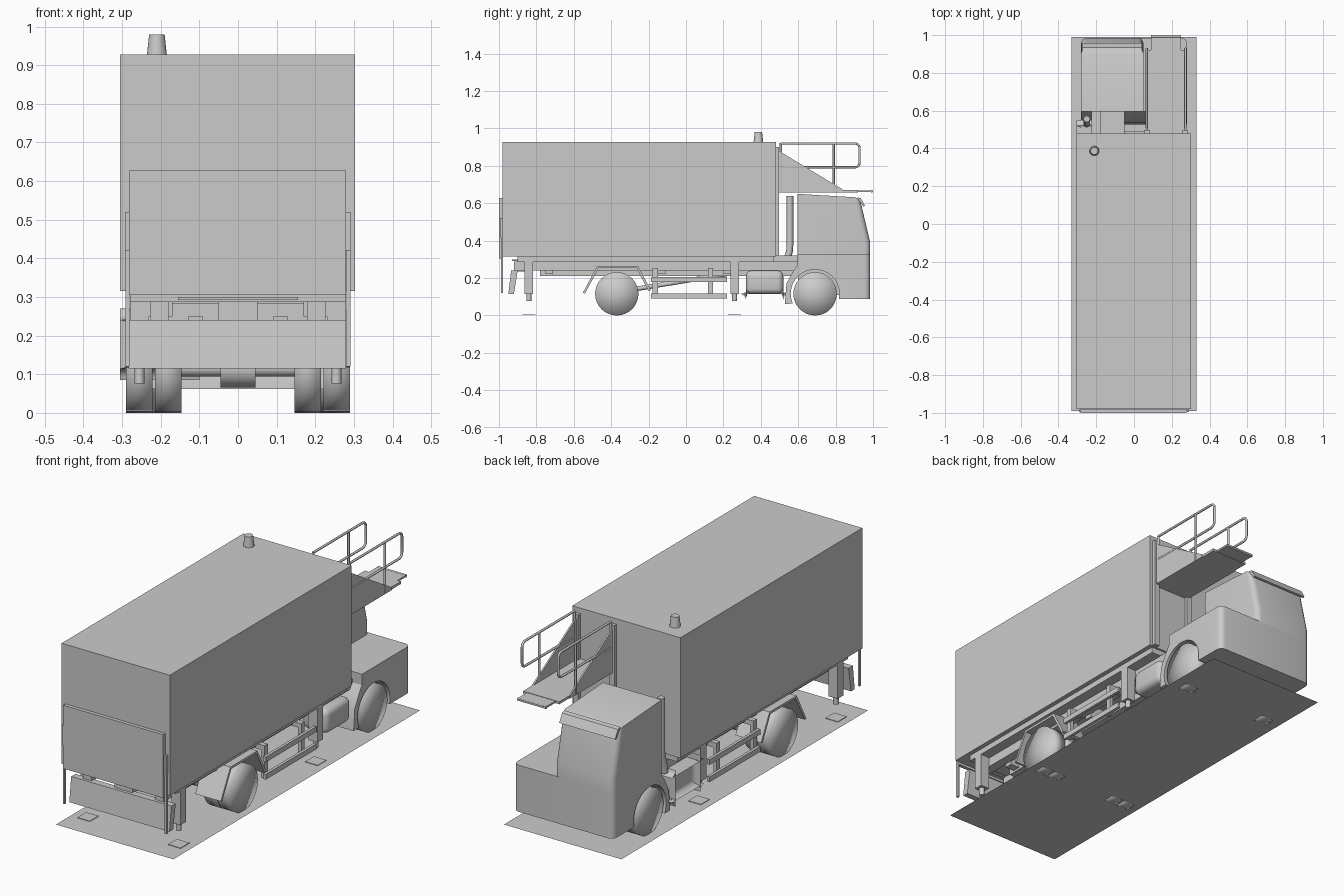
import bpy, bmesh, math
from mathutils import Vector

if "Cube" in bpy.data.objects:
    bpy.data.objects.remove(bpy.data.objects["Cube"])

grey = bpy.data.materials.new("light_grey")
grey.diffuse_color = (0.6, 0.6, 0.6, 1)
grey.use_nodes = True
grey.node_tree.nodes["Principled BSDF"].inputs["Base Color"].default_value = grey.diffuse_color


def finish(name, bm, smooth=None):
    bmesh.ops.recalc_face_normals(bm, faces=bm.faces)
    me = bpy.data.meshes.new(name)
    bm.to_mesh(me)
    bm.free()
    ob = bpy.data.objects.new(name, me)
    bpy.context.collection.objects.link(ob)
    me.materials.append(grey)
    if smooth:
        bpy.ops.object.select_all(action='DESELECT')
        ob.select_set(True)
        bpy.context.view_layer.objects.active = ob
        bpy.ops.object.shade_smooth_by_angle(angle=math.radians(smooth))
    return ob


def box(name, x0, x1, y0, y1, z0, z1, bevel=0):
    bm = bmesh.new()
    bmesh.ops.create_cube(bm, size=1)
    for v in bm.verts:
        v.co = ((x0 + x1) / 2 + v.co.x * (x1 - x0), (y0 + y1) / 2 + v.co.y * (y1 - y0),
                (z0 + z1) / 2 + v.co.z * (z1 - z0))
    if bevel:
        bmesh.ops.bevel(bm, geom=bm.edges[:], offset=bevel, segments=4, profile=0.5, affect='EDGES')
    return finish(name, bm, 40 if bevel else None)


def prism(name, pts, x0, x1, front_round=0):
    """Side profile (y, z) extruded along x; front corners can be rounded."""
    bm = bmesh.new()
    f = bm.faces.new([bm.verts.new((x0, y, z)) for y, z in pts])
    ext = bmesh.ops.extrude_face_region(bm, geom=[f])
    for v in ext['geom']:
        if isinstance(v, bmesh.types.BMVert):
            v.co.x = x1
    if front_round:
        edges = [e for e in bm.edges if abs(e.verts[0].co.x - e.verts[1].co.x) < 1e-5
                 and min(v.co.y for v in e.verts) > 0.92 and abs(e.verts[0].co.z - e.verts[1].co.z) > 0.03]
        bmesh.ops.bevel(bm, geom=edges, offset=front_round, segments=4, profile=0.5, affect='EDGES')
    return finish(name, bm, 30 if front_round else None)


def rod(name, a, b, r1, r2=None, sides=24, smooth=40):
    a, b = Vector(a), Vector(b)
    bm = bmesh.new()
    bmesh.ops.create_cone(bm, cap_ends=True, cap_tris=True, segments=sides, radius1=r1,
                          radius2=r1 if r2 is None else r2, depth=(b - a).length)
    rot = (b - a).to_track_quat('Z', 'Y')
    for v in bm.verts:
        v.co = rot @ v.co + (a + b) / 2
    return finish(name, bm, smooth)


def tube(name, pts, r):
    cu = bpy.data.curves.new(name, 'CURVE')
    cu.dimensions = '3D'
    cu.bevel_depth = r
    cu.bevel_resolution = 2
    cu.use_fill_caps = True
    sp = cu.splines.new('POLY')
    sp.points.add(len(pts) - 1)
    for p, c in zip(sp.points, pts):
        p.co = (*c, 1)
    ob = bpy.data.objects.new(name, cu)
    bpy.context.collection.objects.link(ob)
    cu.materials.append(grey)
    bpy.ops.object.select_all(action='DESELECT')
    ob.select_set(True)
    bpy.context.view_layer.objects.active = ob
    bpy.ops.object.convert(target='MESH')


# thin base sheet under the wheels
bm = bmesh.new()
bm.faces.new([bm.verts.new((x, y, 0.004)) for x, y in
              ((-0.33, -0.99), (0.33, -0.99), (0.33, 0.99), (-0.33, 0.99))])
finish("base_sheet", bm)

# cargo body and roof beacon
box("cargo_box", -0.305, 0.303, -0.98, 0.48, 0.316, 0.928)
rod("roof_beacon", (-0.21, 0.387, 0.925), (-0.21, 0.387, 0.98), 0.026, 0.02)

# tail lift
box("tail_lift_panel", -0.282, 0.279, -1.0, -0.982, 0.305, 0.627)
for s in (-1, 1):
    box("tail_lift_bracket", s * 0.28, s * 0.292, -0.995, -0.975, 0.42, 0.52)
    box("tail_lift_post", s * 0.281, s * 0.291, -0.99, -0.978, 0.12, 0.43)
prism("rear_bumper", [(-0.935, 0.24), (-0.9, 0.24), (-0.92, 0.115), (-0.95, 0.115)], -0.283, 0.28)

# chassis
box("subframe", -0.28, 0.28, -0.9, 0.47, 0.287, 0.317)
box("rear_cross_beam", -0.155, 0.155, -0.93, -0.9, 0.292, 0.3)
box("rear_hitch", -0.05, 0.05, -0.92, -0.85, 0.235, 0.288)
for s in (-1, 1):
    box("outer_rail", s * 0.178, s * 0.226, -0.92, 0.6, 0.24, 0.288)
    box("inner_rail", s * 0.09, s * 0.13, -0.78, 0.7, 0.212, 0.25)
for y in (-0.75, -0.15, 0.2, 0.45):
    box("chassis_cross_member", -0.18, 0.18, y, y + 0.04, 0.222, 0.285)
box("engine_cover", -0.18, -0.05, 0.47, 0.6, 0.22, 0.32)
rod("drive_shaft", (0, -0.37, 0.125), (0, 0.3, 0.235), 0.012, sides=12)

# wheels and axles
rod("rear_axle", (-0.2, -0.37, 0.116), (0.2, -0.37, 0.116), 0.022)
rod("axle_housing", (-0.045, -0.37, 0.116), (0.045, -0.37, 0.116), 0.05)
rod("front_axle", (-0.25, 0.69, 0.116), (0.25, 0.69, 0.116), 0.02)
for s in (-1, 1):
    for y, a, b in ((-0.37, 0.146, 0.215), (-0.37, 0.221, 0.29), (0.69, 0.2, 0.275)):
        rod("wheel", (s * a, y, 0.116), (s * b, y, 0.116), 0.116, sides=32, smooth=180)

    # angular rear mudguard
    prism("rear_mudguard", [(-0.552, 0.12), (-0.475, 0.265), (-0.257, 0.265), (-0.188, 0.135),
                            (-0.2, 0.13), (-0.265, 0.253), (-0.467, 0.253), (-0.54, 0.118)],
          s * 0.146, s * 0.29)

    # stabiliser legs
    for y in (-0.84, 0.26):
        box("stabiliser_arm", s * 0.17, s * 0.235, y - 0.02, y + 0.02, 0.25, 0.288)
        box("stabiliser_leg", s * 0.23, s * 0.28, y - 0.023, y + 0.023, 0.115, 0.288)
        rod("stabiliser_foot", (s * 0.255, y, 0.076), (s * 0.255, y, 0.13), 0.013, sides=16)
        box("stabiliser_ground_plate", s * 0.22, s * 0.29, y - 0.035, y + 0.035, 0.004, 0.007)

    # side underrun guard
    for z in (0.09, 0.178):
        box("side_guard_rail", s * 0.272, s * 0.287, -0.187, 0.22, z, z + 0.027)
    for y in (-0.178, 0.118):
        box("side_guard_post", s * 0.255, s * 0.273, y, y + 0.027, 0.09, 0.255)
        box("side_guard_bracket", s * 0.2, s * 0.273, y, y + 0.027, 0.23, 0.255)

    # tank behind the cab
    box("side_tank", s * 0.13, s * 0.275, 0.32, 0.52, 0.115, 0.24, bevel=0.03)

# lower cab body with wheel arches
arch = [(0.69 + 0.13 * math.cos(math.radians(a)), 0.116 + 0.13 * math.sin(math.radians(a)))
        for a in range(-12, 206, 12)]
prism("lower_cab", [(0.595, 0.325), (0.985, 0.325), (0.985, 0.088), (0.83, 0.088)] + arch +
      [(0.528, 0.062), (0.537, 0.17), (0.572, 0.235), (0.595, 0.27)], -0.28, 0.28, front_round=0.03)
box("cab_underbody", -0.19, 0.19, 0.6, 0.95, 0.11, 0.32)

# tall half-width cab, with visor
prism("upper_cab", [(0.595, 0.32), (0.985, 0.32), (0.985, 0.39), (0.93, 0.622), (0.9, 0.632),
                    (0.595, 0.65)], -0.28, 0.05, front_round=0.03)
prism("sun_visor", [(0.915, 0.632), (0.935, 0.627), (0.958, 0.585), (0.948, 0.583), (0.925, 0.615)],
      -0.272, 0.042)

# exhaust stack behind the cab
tube("exhaust_stack", [(-0.25, 0.53, 0.25), (-0.25, 0.535, 0.29), (-0.25, 0.553, 0.34),
                       (-0.25, 0.556, 0.38), (-0.25, 0.556, 0.64)], 0.018)

# loading platform over the low side of the cab
box("platform_floor", 0.068, 0.272, 0.48, 0.92, 0.658, 0.671)
box("platform_tip", 0.09, 0.25, 0.9, 1.0, 0.66, 0.669)
rod("platform_bumper", (0.09, 0.993, 0.664), (0.25, 0.993, 0.664), 0.007, sides=12)
for x in (0.068, 0.272):
    prism("platform_side_panel", [(0.49, 0.88), (0.505, 0.875), (0.84, 0.672), (0.84, 0.658), (0.49, 0.658)],
          x - 0.004, x + 0.004)
    box("platform_guide_post", x - 0.014, x + 0.014, 0.48, 0.498, 0.32, 0.9)

    # handrail with rounded end
    rail = [(x, 0.505, 0.92)]
    for cz, start in ((0.895, 90), (0.817, 0)):
        rail += [(x, 0.903 + 0.025 * math.cos(math.radians(start - k * 22.5)),
                  cz + 0.025 * math.sin(math.radians(start - k * 22.5))) for k in range(5)]
    tube("handrail", rail + [(x, 0.505, 0.792)], 0.006)
    rod("handrail_post", (x, 0.79, 0.66), (x, 0.79, 0.92), 0.006, sides=12)
    rod("handrail_inner_post", (x, 0.507, 0.66), (x, 0.507, 0.922), 0.006, sides=12)
